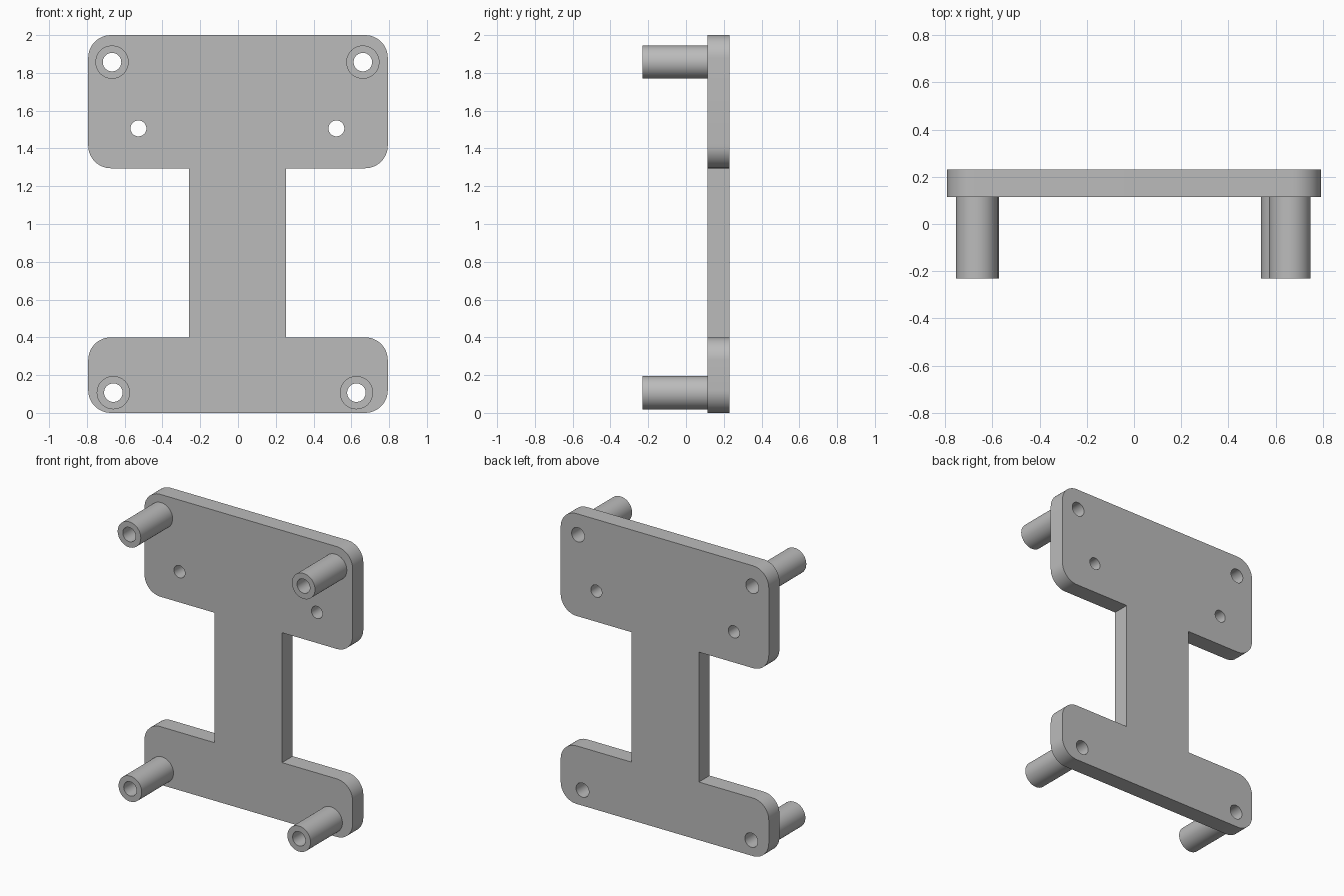
import bpy, bmesh, math
from math import cos, sin, pi

if "Cube" in bpy.data.objects:
    bpy.data.objects.remove(bpy.data.objects["Cube"])

grey = bpy.data.materials.new("plain_grey")
grey.use_nodes = True
grey.diffuse_color = (0.5, 0.5, 0.5, 1)
grey.node_tree.nodes["Principled BSDF"].inputs["Base Color"].default_value = (0.5, 0.5, 0.5, 1)

FRONT, BACK, SEAT = -0.2315, 0.2315, 0.115   # post tips, plate rear, plate front
HALF_WIDTH, RADIUS = 0.793, 0.12


def circle(x, z, r, n=48):
    return [(x + r * cos(2 * pi * i / n), z + r * sin(2 * pi * i / n)) for i in range(n)]


def corner(sx, z, start, n=12):
    """Quarter arc inside the plate edge, beginning at the angle start."""
    cx = sx * (HALF_WIDTH - RADIUS)
    return [(cx + RADIUS * cos(start + pi / 2 * i / n),
             z + RADIUS * sin(start + pi / 2 * i / n)) for i in range(n + 1)]


def slab(name, loops, y0, y1):
    """Fill closed loops in the xz plane, inner loops as holes, with depth along y."""
    curve = bpy.data.curves.new(name, "CURVE")
    curve.dimensions = "2D"
    curve.fill_mode = "BOTH"
    curve.extrude = (y1 - y0) / 2
    for loop in loops:
        spline = curve.splines.new("POLY")
        spline.points.add(len(loop) - 1)
        for point, (x, z) in zip(spline.points, loop):
            point.co = (x, z, 0, 1)
        spline.use_cyclic_u = True
    ob = bpy.data.objects.new(name, curve)
    bpy.context.collection.objects.link(ob)
    ob.rotation_euler.x = pi / 2
    ob.location.y = (y0 + y1) / 2
    bpy.ops.object.select_all(action="DESELECT")
    ob.select_set(True)
    bpy.context.view_layer.objects.active = ob
    bpy.ops.object.convert(target="MESH")
    ob = bpy.context.object
    # weld the caps to the walls and merge the flat triangles
    bm = bmesh.new()
    bm.from_mesh(ob.data)
    bmesh.ops.remove_doubles(bm, verts=bm.verts, dist=1e-4)
    bmesh.ops.recalc_face_normals(bm, faces=bm.faces)
    bm.to_mesh(ob.data)
    bm.free()
    ob.data.materials.clear()
    ob.data.materials.append(grey)
    bpy.ops.object.shade_smooth_by_angle(angle=math.radians(30))
    return ob


# Hole positions
posts = {"upper_right_post": (-0.667, 1.857), "upper_left_post": (0.661, 1.857),
         "lower_right_post": (-0.66, 0.107), "lower_left_post": (0.627, 0.107)}
small_holes = [(-0.527, 1.506), (0.521, 1.506)]

# Mounting plate: wide head, narrow stem, wide foot
low, high, top = 0.4, 1.295, 2.0
stem_right, stem_left = -0.26, 0.255
outline = (corner(-1, RADIUS, pi) + corner(1, RADIUS, 1.5 * pi)
           + corner(1, low - RADIUS, 0) + [(stem_left, low), (stem_left, high)]
           + corner(1, high + RADIUS, 1.5 * pi) + corner(1, top - RADIUS, 0)
           + corner(-1, top - RADIUS, pi / 2) + corner(-1, high + RADIUS, pi)
           + [(stem_right, high), (stem_right, low)] + corner(-1, low - RADIUS, pi / 2))
holes = [circle(x, z, 0.049) for x, z in posts.values()]
holes += [circle(x, z, 0.042) for x, z in small_holes]
slab("mounting_plate", [outline] + holes, SEAT, BACK)

# Hollow standoff posts
for name, (x, z) in posts.items():
    slab(name, [circle(x, z, 0.088), circle(x, z, 0.049)], FRONT, SEAT)
